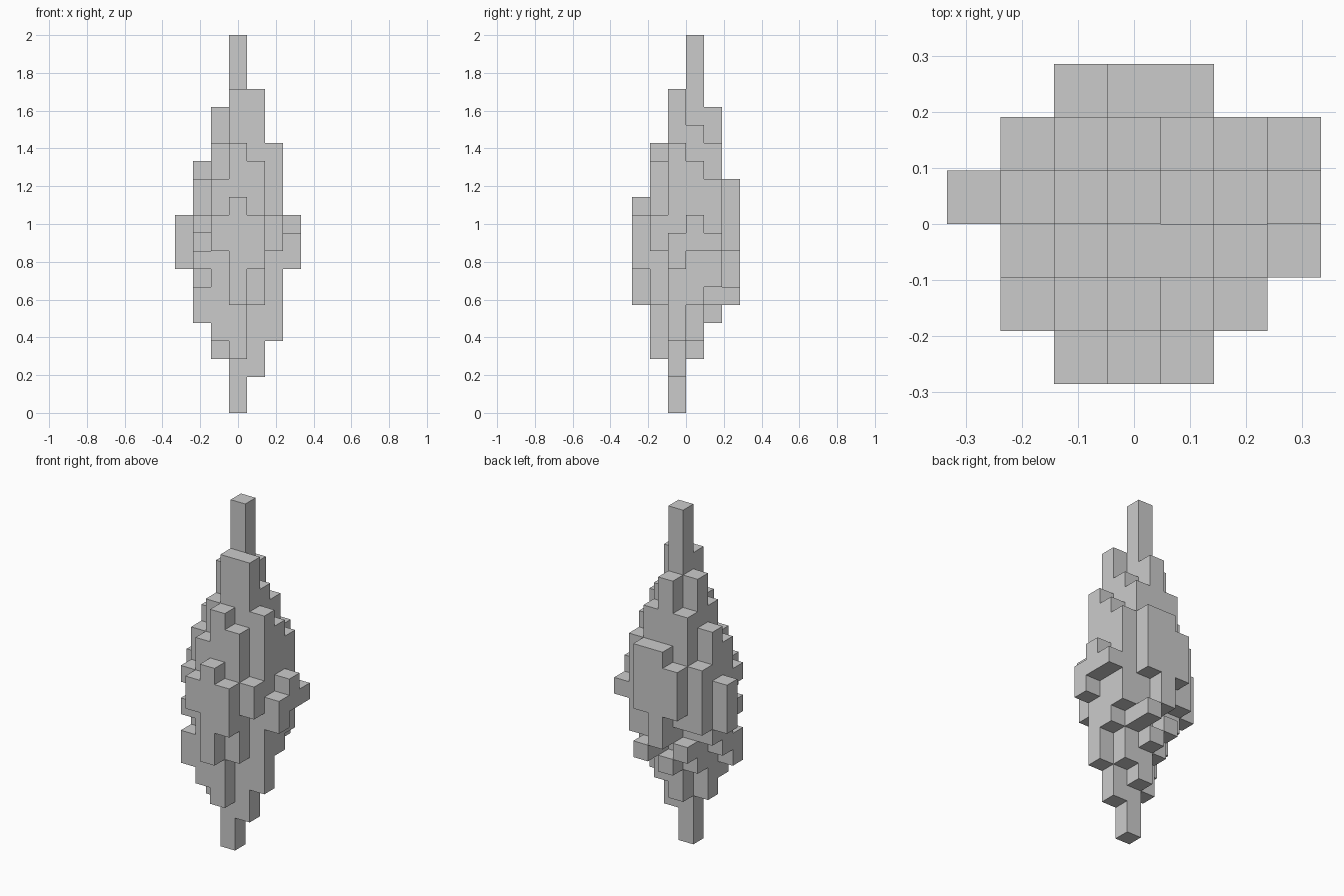
import bpy, bmesh
from mathutils import Vector

if "Cube" in bpy.data.objects:
    bpy.data.objects.remove(bpy.data.objects["Cube"])

S = 2 / 21  # edge length of one block

# Rows from front to back: first column, then (bottom, top) level of each column
ROWS = [
    (2, [(9, 11), (6, 12), (8, 11)]),
    (1, [(10, 11), (4, 13), (3, 15), (6, 14), (9, 11)]),
    (1, [(6, 13), (3, 15), (0, 18), (2, 18), (4, 15), (8, 10)]),
    (0, [(8, 11), (7, 14), (5, 17), (3, 21), (4, 16), (6, 14), (9, 11)]),
    (1, [(8, 12), (8, 15), (7, 17), (6, 15), (7, 13), (9, 10)]),
    (2, [(9, 12), (7, 13), (9, 13)]),
]
# Separate lower knobs below a gap: column, row, bottom, top
KNOBS = [(1, 1, 8, 9), (1, 1, 5, 7), (2, 4, 6, 7), (3, 4, 5, 6), (4, 5, 6, 7)]

# Collect filled blocks
filled = set()
for j, (start, spans) in enumerate(ROWS):
    for n, (lo, hi) in enumerate(spans):
        filled |= {(start + n, j, k) for k in range(lo, hi)}
for i, j, lo, hi in KNOBS:
    filled |= {(i, j, k) for k in range(lo, hi)}

# Skin only the exposed block sides
bm = bmesh.new()
for cell in sorted(filled):
    centre = Vector((cell[0] - 3, cell[1] - 2.5, cell[2] + 0.5))
    for axis in range(3):
        for sign in (-1, 1):
            near = list(cell)
            near[axis] += sign
            if tuple(near) in filled:
                continue
            n, u, v = Vector(), Vector(), Vector()
            n[axis] = sign / 2
            u[(axis + 1) % 3] = 0.5
            v[(axis + 2) % 3] = 0.5 * sign
            corners = [-u - v, u - v, u + v, v - u]
            bm.faces.new([bm.verts.new((centre + n + c) * S) for c in corners])

# Weld the skin and merge flat areas
bmesh.ops.remove_doubles(bm, verts=bm.verts[:], dist=0.001)
bmesh.ops.dissolve_limit(bm, angle_limit=0.01, verts=bm.verts[:], edges=bm.edges[:])

mesh = bpy.data.meshes.new("block_crystal")
bm.to_mesh(mesh)
bm.free()
crystal = bpy.data.objects.new("block_crystal", mesh)
bpy.context.collection.objects.link(crystal)
